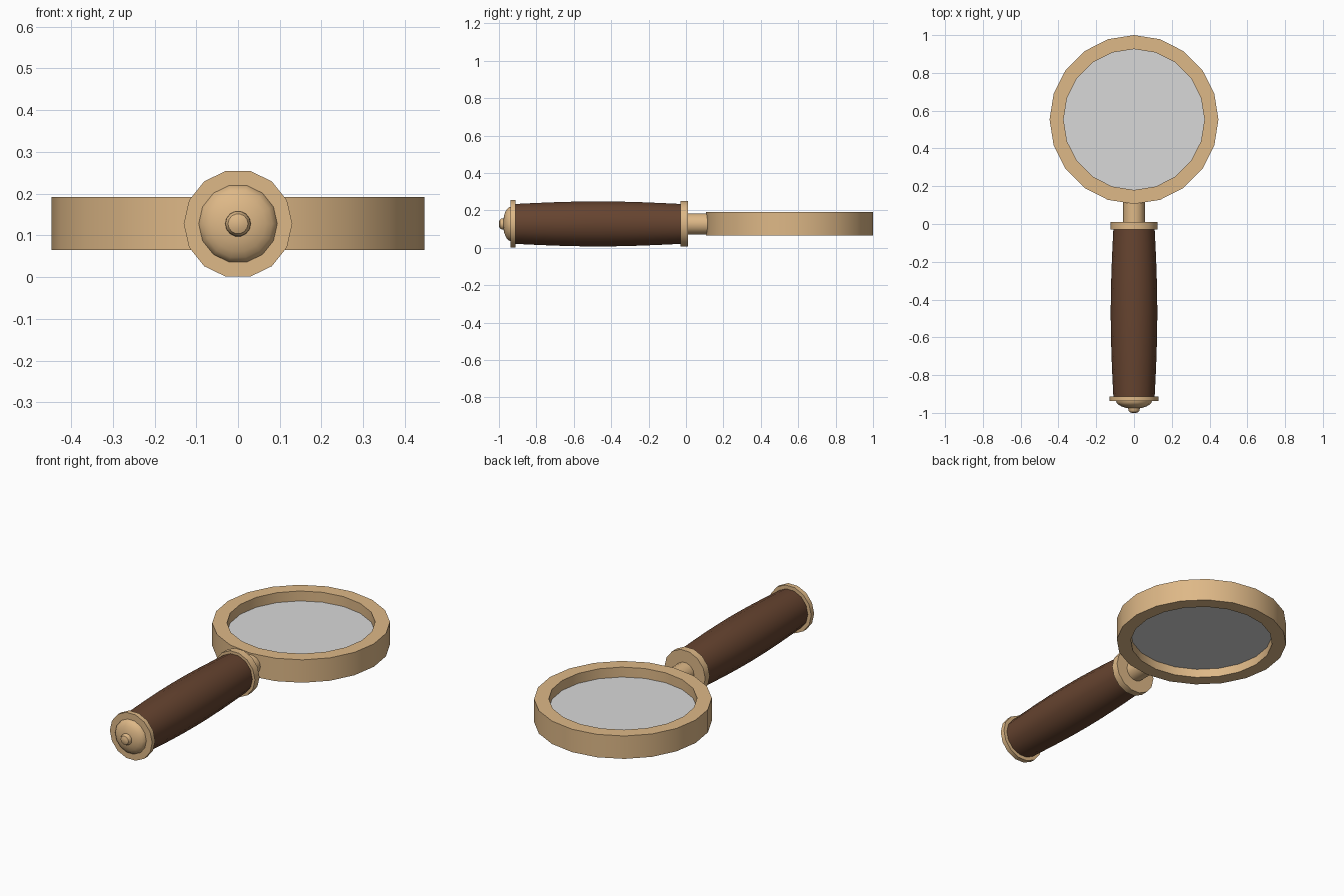
import bpy, bmesh, math

if "Cube" in bpy.data.objects:
    bpy.data.objects.remove(bpy.data.objects["Cube"])

MID = 0.128      # height of the handle axis and rim centre
RIM_Y = 0.553    # centre of the lens


def material(name, rgb):
    m = bpy.data.materials.new(name)
    m.diffuse_color = (*rgb, 1)
    m.use_nodes = True
    m.node_tree.nodes["Principled BSDF"].inputs["Base Color"].default_value = m.diffuse_color
    return m


brass = material("tan_brass", (0.73, 0.48, 0.242))
wood = material("brown_wood", (0.132, 0.057, 0.029))
glass = material("grey_glass", (0.69, 0.69, 0.69))


def lathe(name, profile, sides, mat, place, hollow=False):
    """Revolve (position, radius) pairs; hollow joins last ring to first."""
    bm = bmesh.new()
    rings = []
    for t, r in profile:
        ring = []
        for i in range(sides):
            a = 2 * math.pi * i / sides
            ring.append(bm.verts.new(place(r * math.cos(a), r * math.sin(a), t)))
        rings.append(ring)
    pairs = list(zip(rings, rings[1:]))
    if hollow:
        pairs.append((rings[-1], rings[0]))
    else:
        bm.faces.new(rings[0])
        bm.faces.new(rings[-1])
    for a, b in pairs:
        for i in range(sides):
            j = (i + 1) % sides
            bm.faces.new((a[i], a[j], b[j], b[i]))
    bmesh.ops.recalc_face_normals(bm, faces=bm.faces)
    me = bpy.data.meshes.new(name)
    bm.to_mesh(me)
    bm.free()
    me.materials.append(mat)
    ob = bpy.data.objects.new(name, me)
    bpy.context.collection.objects.link(ob)
    bpy.ops.object.select_all(action='DESELECT')
    ob.select_set(True)
    bpy.context.view_layer.objects.active = ob
    bpy.ops.object.shade_smooth_by_angle(angle=math.radians(32))
    return ob


def along_y(u, v, t):
    return (u, t, MID + v)


def upright(u, v, t):
    return (u, RIM_Y + v, t)


# Rim and lens
lathe("lens_rim", [(0.065, 0.447), (0.192, 0.447), (0.192, 0.373), (0.065, 0.373)],
      20, brass, upright, hollow=True)
lathe("lens", [(0.114, 0.375), (0.137, 0.375)], 20, glass, upright)

# Neck and collars
lathe("neck", [(0.0, 0.057), (0.14, 0.057)], 14, brass, along_y)
lathe("front_collar", [(-0.03, 0.125), (0.01, 0.125)], 14, brass, along_y)
lathe("rear_collar", [(-0.938, 0.13), (-0.912, 0.13)], 14, brass, along_y)

# Gently swollen wooden grip
grip = []
for k in range(9):
    s = k / 8
    grip.append((-0.92 + 0.9 * s, 0.109 + 0.0145 * math.sin(math.pi * s)))
lathe("grip", grip, 14, wood, along_y)

# Domed end cap and its small knob
dome = []
for k in range(6):
    a = math.radians(15 * k)
    dome.append((-0.935 - 0.043 * math.sin(a), 0.095 * math.cos(a)))
lathe("end_cap", dome, 14, brass, along_y)
lathe("end_knob", [(-0.97, 0.031), (-0.985, 0.03), (-0.995, 0.024), (-1.0, 0.012)],
      14, brass, along_y)
